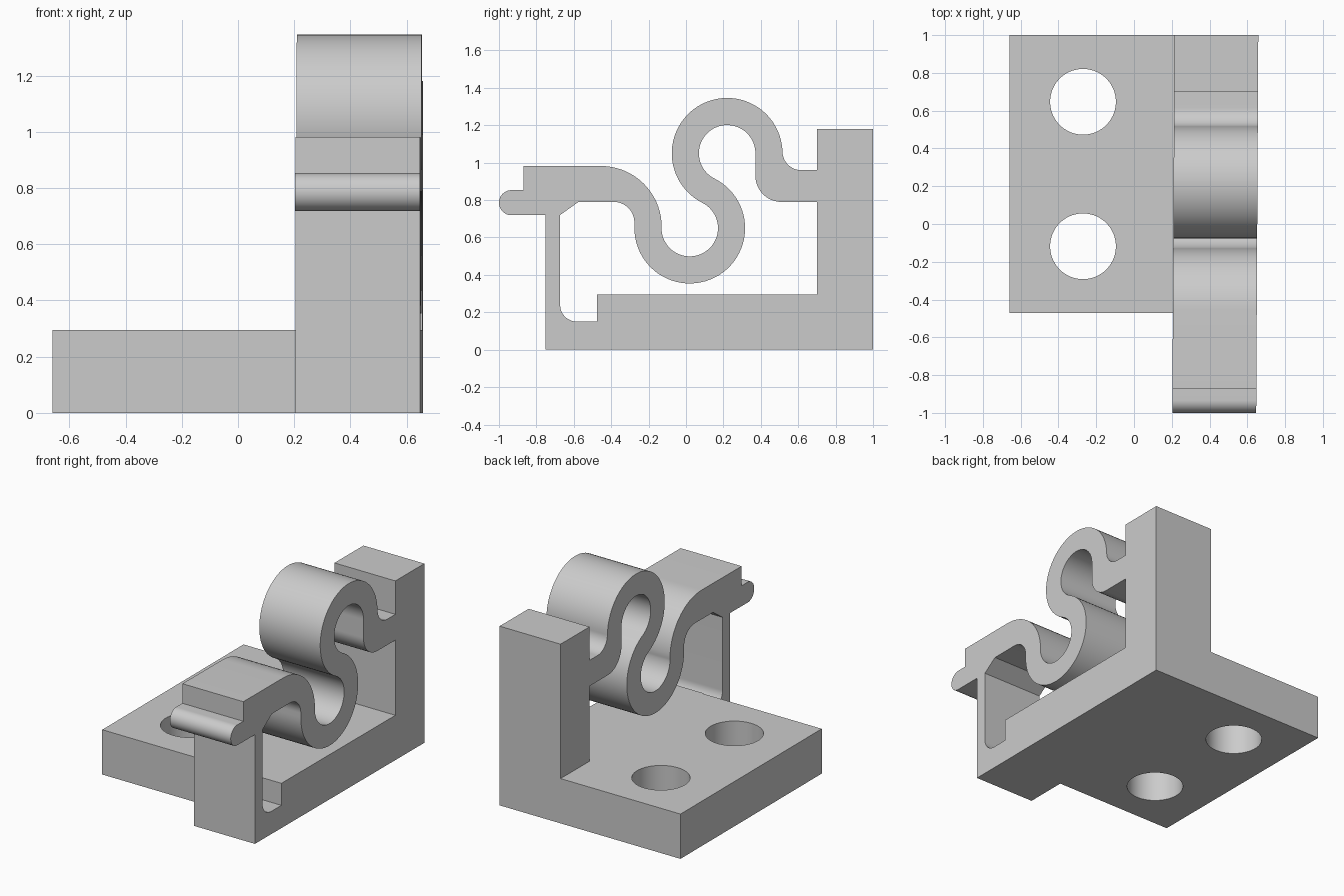
import bpy
from math import cos, sin, radians
from mathutils import Matrix

cube = bpy.data.objects.get("Cube")
if cube:
    bpy.data.objects.remove(cube)

grey = bpy.data.materials.new("plain grey")
grey.use_nodes = True
COLOUR = (0.6, 0.6, 0.6, 1)
grey.diffuse_color = COLOUR
grey.node_tree.nodes["Principled BSDF"].inputs["Base Color"].default_value = COLOUR


def arc(centre, r, start, end):
    """Points along a circular arc, angles in degrees."""
    n = max(8, int(abs(end - start) / 5))
    angles = [radians(start + (end - start) * i / n) for i in range(n + 1)]
    return [(centre[0] + r * cos(a), centre[1] + r * sin(a)) for a in angles]


def extruded(name, contours, half_depth, transform):
    """Fill the contours (inner ones become holes), extrude and make a mesh."""
    curve = bpy.data.curves.new(name, "CURVE")
    curve.dimensions = "2D"
    curve.fill_mode = "BOTH"
    curve.extrude = half_depth
    for points in contours:
        spline = curve.splines.new("POLY")
        spline.points.add(len(points) - 1)
        for target, (u, v) in zip(spline.points, points):
            target.co = (u, v, 0, 1)
        spline.use_cyclic_u = True
    obj = bpy.data.objects.new(name, curve)
    bpy.context.collection.objects.link(obj)
    bpy.ops.object.select_all(action="DESELECT")
    obj.select_set(True)
    bpy.context.view_layer.objects.active = obj
    bpy.ops.object.convert(target="MESH")
    obj = bpy.context.object
    obj.name = name
    obj.data.transform(transform)
    # weld caps to walls and face everything outward
    bpy.ops.object.mode_set(mode="EDIT")
    bpy.ops.mesh.select_all(action="SELECT")
    bpy.ops.mesh.remove_doubles(threshold=0.0005)
    bpy.ops.mesh.normals_make_consistent(inside=False)
    bpy.ops.object.mode_set(mode="OBJECT")
    obj.data.materials.clear()
    obj.data.materials.append(grey)
    bpy.ops.object.shade_smooth_by_angle(angle=radians(30))
    return obj


# Clip: side profile with an S-shaped spring between rear post and front latch
UPPER, LOWER = (0.22, 1.05), (0.02, 0.65)
WIDE, NARROW = 0.296, 0.151
TURN = 63.4  # direction in which the two spring loops meet

outline = [(-0.75, 0), (1, 0), (1, 1.18), (0.7, 1.18), (0.7, 0.96)]
outline += arc((0.616, 1.06), 0.1, 270, 180)
outline += arc(UPPER, WIDE, 0, 180 + TURN)
outline += arc(LOWER, NARROW, TURN, -180)
outline += arc((-0.455, 0.657), 0.325, 0, 90)
outline += [(-0.87, 0.982), (-0.87, 0.853)]
outline += arc((-0.933, 0.786), 0.067, 90, 270)  # rounded latch nose
outline += [(-0.75, 0.719)]

opening = [(0.7, 0.295), (0.7, 0.79)]
opening += arc((0.511, 0.93), 0.14, 270, 180)
opening += arc(UPPER, NARROW, 0, 180 + TURN)
opening += arc(LOWER, WIDE, TURN, -180)
opening += arc((-0.386, 0.68), 0.11, 0, 90)
opening += [(-0.575, 0.79), (-0.673, 0.72)]
opening += arc((-0.583, 0.24), 0.09, 180, 270)
opening += [(-0.477, 0.15), (-0.477, 0.295)]

# profile u -> y, v -> z, depth -> x, with the clip's very slight slant in x
side = Matrix(((0.0055, 0, 1, 0.4305), (1, 0, 0, 0), (0, 1, 0, 0), (0, 0, 0, 1)))
extruded("spring_clip", [outline, opening], 0.222, side)

# Base plate with two screw holes
plate = [(-0.66, -0.47), (0.214, -0.47), (0.22, 1), (-0.66, 1)]
holes = [arc((-0.27, y), 0.174, 0, 355) for y in (0.647, -0.118)]
extruded("base_plate", [plate] + holes, 0.1475, Matrix.Translation((0, 0, 0.1475)))
